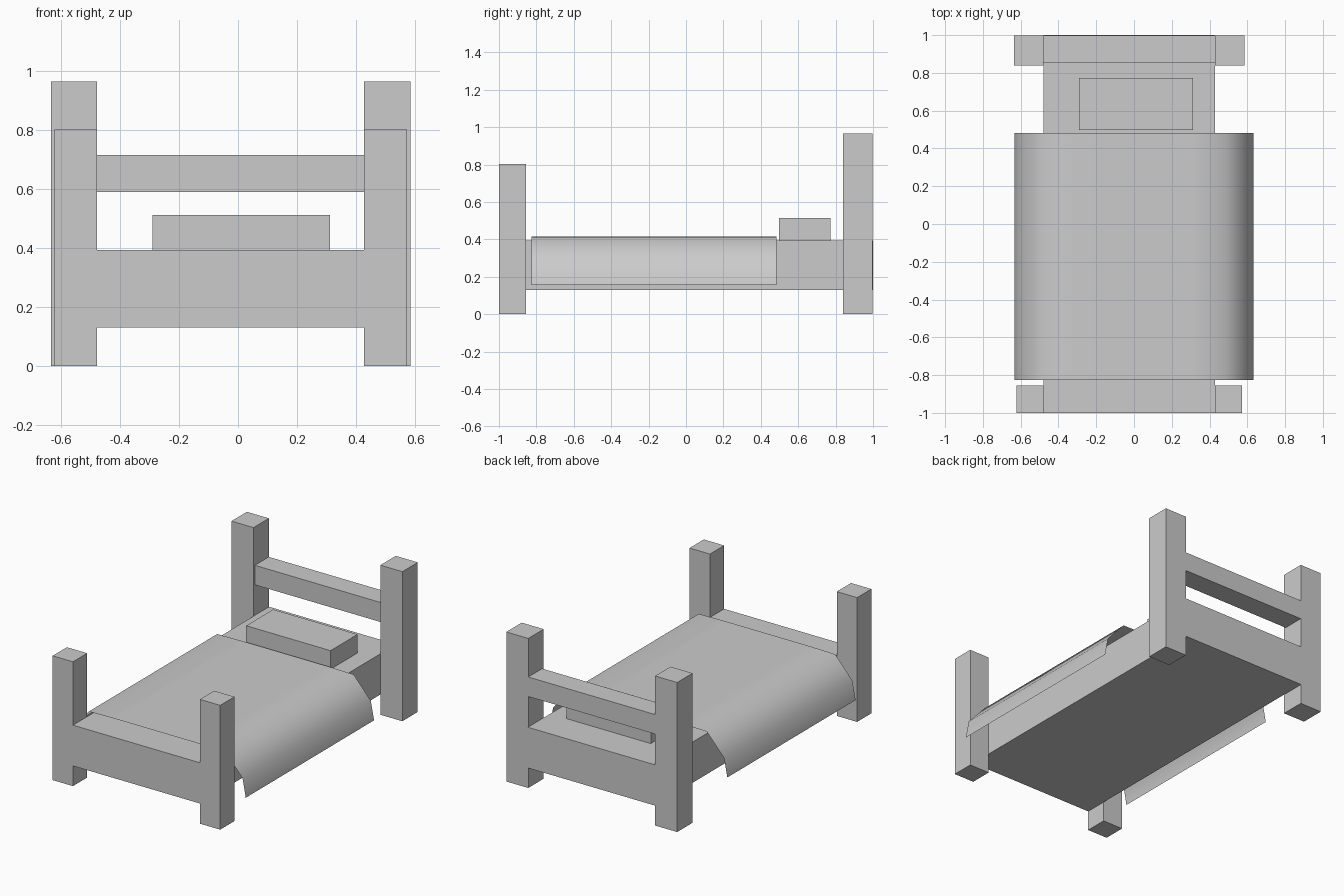
import bpy, bmesh
from mathutils import Vector

if "Cube" in bpy.data.objects:
    bpy.data.objects.remove(bpy.data.objects["Cube"])


def finish(name, bm):
    mesh = bpy.data.meshes.new(name)
    bm.to_mesh(mesh)
    bm.free()
    obj = bpy.data.objects.new(name, mesh)
    bpy.context.collection.objects.link(obj)
    return obj


def box(name, x, y, z):
    """Box from its (min, max) range on each axis."""
    bm = bmesh.new()
    bmesh.ops.create_cube(bm, size=1)
    for v in bm.verts:
        v.co = Vector([r[0] if c < 0 else r[1] for c, r in zip(v.co, (x, y, z))])
    return finish(name, bm)


LEFT, RIGHT = -0.478, 0.428   # inner faces of the posts

# Mattress base and headboard rail between the posts
box("mattress_base", (LEFT, RIGHT), (-1.0, 1.0), (0.13, 0.393))
box("headboard_rail", (LEFT, RIGHT), (0.855, 0.997), (0.59, 0.716))

# Corner posts: tall at the head, shorter and slimmer at the foot
for end, width, height, y in (("head", 0.157, 0.965, (0.84, 0.997)),
                              ("foot", 0.145, 0.802, (-1.0, -0.855))):
    box(end + "_post_left", (LEFT - width, LEFT), y, (0, height))
    box(end + "_post_right", (RIGHT, RIGHT + width), y, (0, height))

# Pillow
box("pillow", (-0.29, 0.312), (0.498, 0.773), (0.393, 0.513))

# Blanket: thin open sheet draped over both sides
half = [(0.3, 0.415), (0.487, 0.412), (0.61, 0.275), (0.633, 0.155)]
profile = [(-x, z) for x, z in reversed(half)] + half
bm = bmesh.new()
front, back = [[bm.verts.new((x, y, z)) for x, z in profile] for y in (-0.825, 0.483)]
for i in range(len(profile) - 1):
    bm.faces.new((front[i], front[i + 1], back[i + 1], back[i])).smooth = True
finish("blanket", bm)
